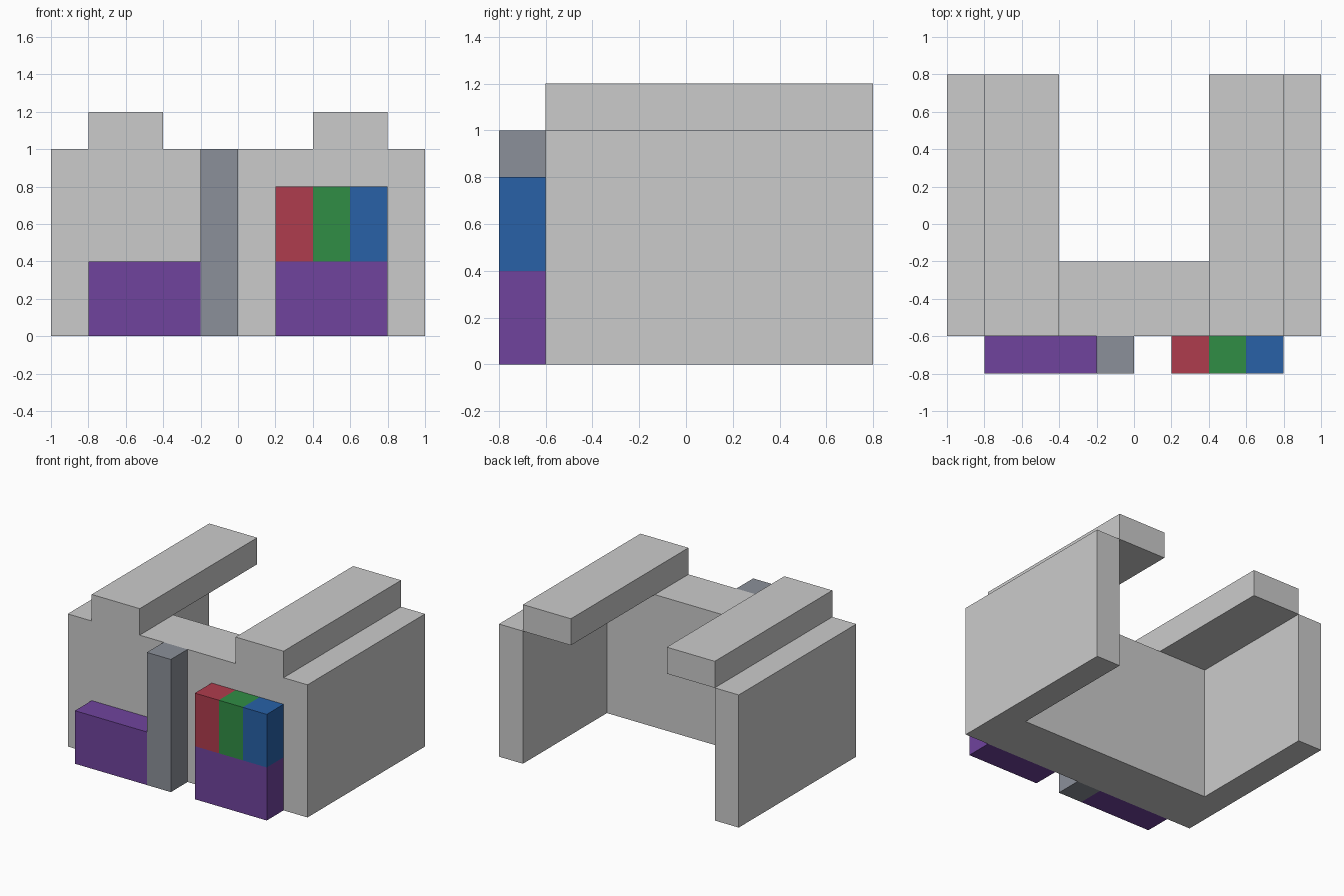
import bpy, bmesh

if "Cube" in bpy.data.objects:
    bpy.data.objects.remove(bpy.data.objects["Cube"])


def extrude(name, outline, z0, z1, colour=None):
    """Extrude a flat counter-clockwise outline from z0 up to z1."""
    bm = bmesh.new()
    base = bm.faces.new([bm.verts.new((x, y, z0)) for x, y in outline])
    top = bmesh.ops.extrude_face_region(bm, geom=[base], use_keep_orig=True)["geom"]
    verts = [v for v in top if isinstance(v, bmesh.types.BMVert)]
    bmesh.ops.translate(bm, verts=verts, vec=(0, 0, z1 - z0))
    bmesh.ops.recalc_face_normals(bm, faces=bm.faces)
    mesh = bpy.data.meshes.new(name)
    bm.to_mesh(mesh)
    bm.free()
    obj = bpy.data.objects.new(name, mesh)
    bpy.context.collection.objects.link(obj)
    if colour:
        mat = bpy.data.materials.new(name + "_colour")
        mat.diffuse_color = (*colour, 1)
        mat.use_nodes = True
        mat.node_tree.nodes["Principled BSDF"].inputs["Base Color"].default_value = mat.diffuse_color
        mesh.materials.append(mat)
    return obj


def box(name, x, y, z, colour=None):
    outline = [(x[0], y[0]), (x[1], y[0]), (x[1], y[1]), (x[0], y[1])]
    return extrude(name, outline, z[0], z[1], colour)


PURPLE = (0.16, 0.057, 0.34)
RED = (0.43, 0.045, 0.075)
GREEN = (0.03, 0.27, 0.06)
BLUE = (0.021, 0.12, 0.39)
SLATE = (0.26, 0.28, 0.32)

# U-shaped body: thick front wall and two thin side walls, open at the back
extrude("body", [(-1, -0.6), (1, -0.6), (1, 0.8), (0.8, 0.8), (0.8, -0.2),
                 (-0.8, -0.2), (-0.8, 0.8), (-1, 0.8)], 0, 1)

# Rails on top, overhanging the open interior
for side, x in (("left", (-0.8, -0.4)), ("right", (0.4, 0.8))):
    box(side + "_rail", x, (-0.6, 0.8), (1, 1.2))

# Parts standing against the front wall
FRONT = (-0.8, -0.6)
box("post", (-0.2, 0), FRONT, (0, 1), SLATE)
box("left_base", (-0.8, -0.2), FRONT, (0, 0.4), PURPLE)
box("right_base", (0.2, 0.8), FRONT, (0, 0.4), PURPLE)

# Coloured blocks on the right base
for i, (name, colour) in enumerate((("red", RED), ("green", GREEN), ("blue", BLUE))):
    x = 0.2 + 0.2 * i
    box(name + "_block", (x, x + 0.2), FRONT, (0.4, 0.8), colour)
